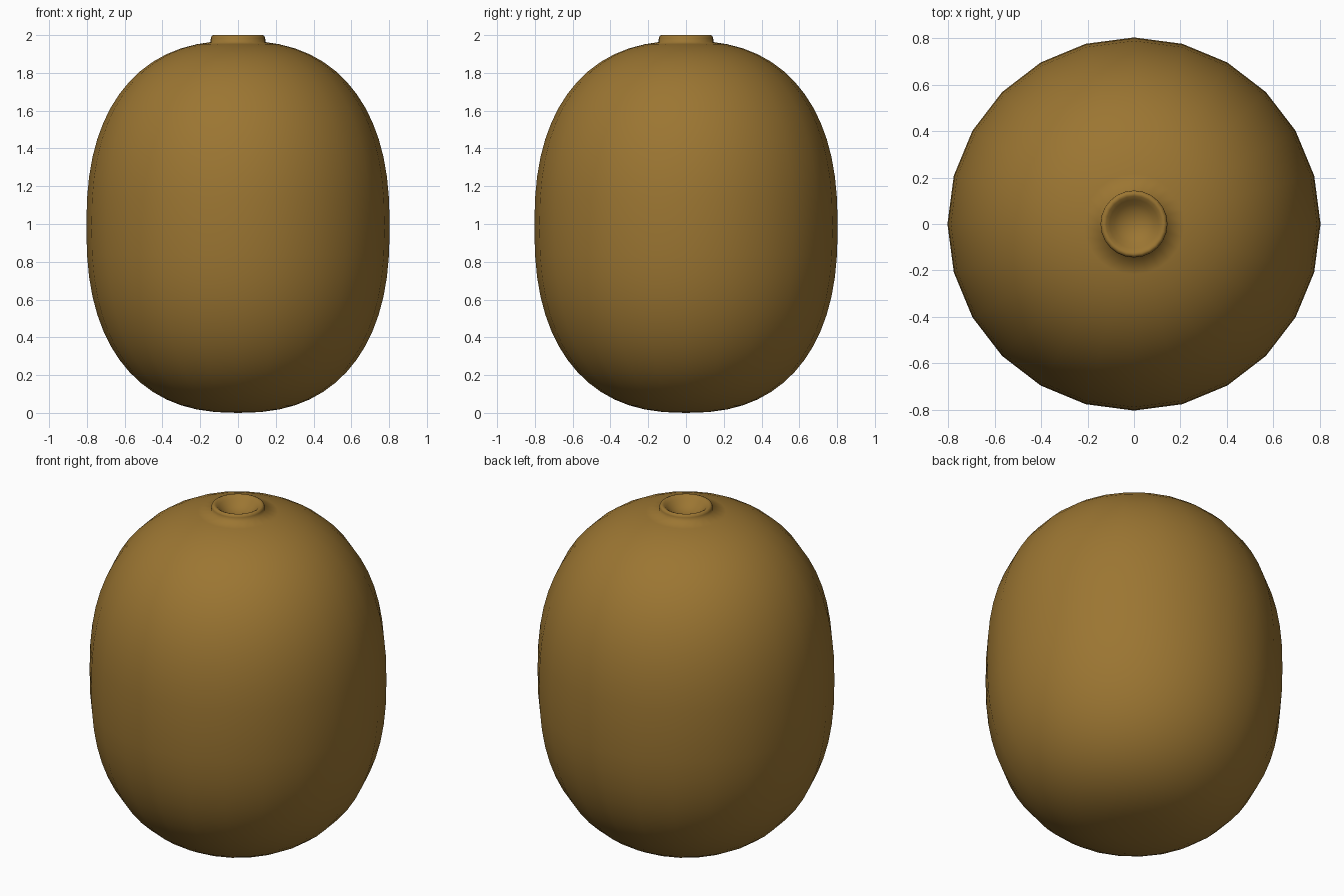
import bpy, bmesh, math

if "Cube" in bpy.data.objects:
    bpy.data.objects.remove(bpy.data.objects["Cube"])

SEG = 24

mat = bpy.data.materials.new("ochre brown")
mat.diffuse_color = (0.33, 0.18, 0.032, 1)
mat.use_nodes = True
mat.node_tree.nodes["Principled BSDF"].inputs["Base Color"].default_value = mat.diffuse_color


def lathe(name, profile, seg):
    """Spin a list of (radius, z) points about z; radius 0 makes a pole."""
    bm = bmesh.new()
    rings = []
    for r, z in profile:
        n = 1 if r < 1e-6 else seg
        rings.append([bm.verts.new((r * math.cos(2 * math.pi * i / seg),
                                    r * math.sin(2 * math.pi * i / seg), z)) for i in range(n)])
    for a, b in zip(rings, rings[1:]):
        for i in range(seg):
            quad = [a[i % len(a)], a[(i + 1) % seg % len(a)],
                    b[(i + 1) % seg % len(b)], b[i % len(b)]]
            bm.faces.new(list(dict.fromkeys(quad)))
    for f in bm.faces:
        f.smooth = True
    me = bpy.data.meshes.new(name)
    bm.to_mesh(me)
    bm.free()
    me.materials.append(mat)
    ob = bpy.data.objects.new(name, me)
    bpy.context.collection.objects.link(ob)
    return ob


# One lathed skin: superellipse body, rounded lip, bowl sunk into the top
N, P = 30, 2.4
body = [(0, 0.0)]
for i in range(1, N):
    t = math.pi * i / N
    r = 0.803 * math.sin(t) ** (2 / P)
    z = 0.985 - 0.985 * math.copysign(abs(math.cos(t)) ** (2 / P), math.cos(t))
    if r > 0.16 or z < 1:
        body.append((r, z))
lip = [(0.145, 1.963), (0.144, 1.985), (0.139, 1.996), (0.13, 2.0),
       (0.12, 1.996), (0.105, 1.983), (0.085, 1.964), (0.06, 1.948), (0.03, 1.938), (0, 1.935)]
lathe("body_with_lip", body + lip, SEG)
